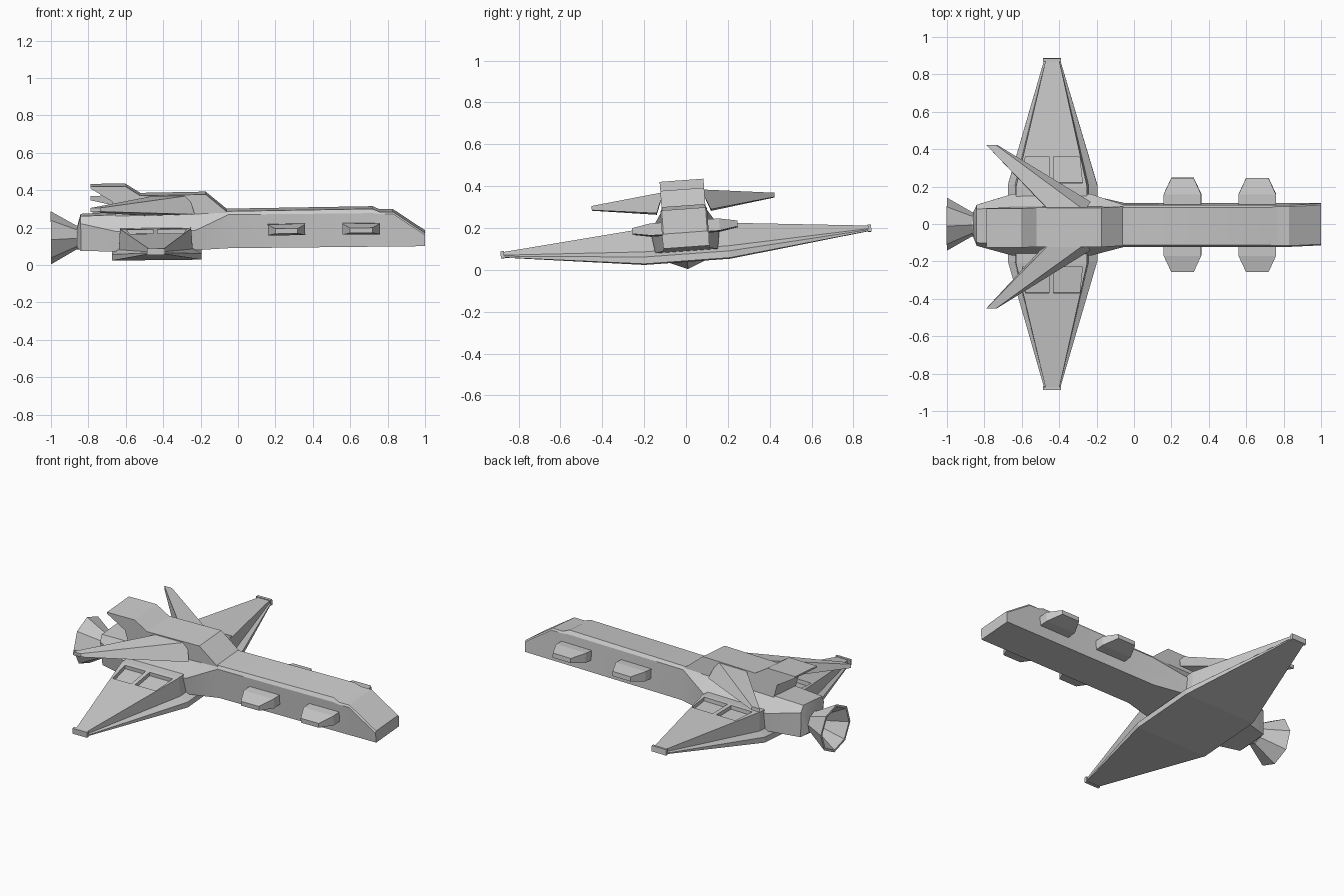
import bpy, bmesh, math
from mathutils import Matrix, Vector

if "Cube" in bpy.data.objects:
    bpy.data.objects.remove(bpy.data.objects["Cube"])

# The craft is built level, then rolled and pitched slightly about a pivot
PIVOT = Vector((0, 0, 0.135))
TILT = (Matrix.Translation(PIVOT + Vector((0, 0, -0.002)))
        @ Matrix.Rotation(math.radians(4.15), 4, 'X')
        @ Matrix.Rotation(math.radians(-0.6), 4, 'Y')
        @ Matrix.Translation(-PIVOT))


def loft(name, rings, mirror=False):
    """Skin a list of equal-length point rings and cap both ends."""
    bm = bmesh.new()
    rows = [[bm.verts.new(p) for p in ring] for ring in rings]
    n = len(rows[0])
    for a, b in zip(rows, rows[1:]):
        for i in range(n):
            j = (i + 1) % n
            bm.faces.new((a[i], a[j], b[j], b[i]))
    bm.faces.new(rows[0])
    bm.faces.new(rows[-1])
    bmesh.ops.recalc_face_normals(bm, faces=bm.faces)
    me = bpy.data.meshes.new(name)
    bm.to_mesh(me)
    bm.free()
    ob = bpy.data.objects.new(name, me)
    bpy.context.collection.objects.link(ob)
    ob.matrix_world = TILT
    if mirror:
        add_mirror(ob)
    return ob


def add_mirror(ob):
    m = ob.modifiers.new("mirror", 'MIRROR')
    m.use_axis = (False, True, False)


def at_y(y, profile):
    return [(x, y, z) for x, z in profile]


def rect(x0, x1, z0, z1):
    return [(x0, z0), (x1, z0), (x1, z1), (x0, z1)]


# Fuselage: x, bottom z, bottom half width, shoulder half width and z, top half width and z
stations = [
    (-.86, .11, .06, .065, .19, .05, .21),
    (-.84, .092, .10, .11, .24, .09, .278),
    (-.65, .092, .15, .165, .20, .10, .285),
    (-.23, .094, .15, .165, .20, .10, .292),
    (-.05, .10, .11, .112, .28, .10, .297),
    (.72, .10, .11, .112, .28, .10, .302),
    (.76, .10, .11, .112, .275, .105, .285),
    (.83, .10, .11, .112, .275, .105, .285),
    (1.0, .10, .11, .112, .16, .105, .17),
]
rings = []
for x, zb, wb, wm, zm, wt, zt in stations:
    half = [(wb, zb), (wm, zm), (wt, zt)]
    rings.append([(x, y, z) for y, z in half] + [(x, -y, z) for y, z in half[::-1]])
hull = loft("fuselage", rings)
bpy.context.view_layer.objects.active = hull
hull.select_set(True)
bpy.ops.object.shade_smooth_by_angle(angle=math.radians(25))
hull.select_set(False)

# Raised dorsal housing ending in an upswept tail flap
dorsal = [(-.04, .28), (-.17, .389), (-.52, .386), (-.60, .437), (-.785, .437),
          (-.785, .427), (-.67, .355), (-.65, .27)]
loft("dorsal_housing", [at_y(-.105, dorsal), at_y(.105, dorsal)])

# Engine nozzle: hollow eight-sided cup
loft("engine_nozzle", [
    [(x, r * math.sin(i * math.pi / 4), .158 - r * math.cos(i * math.pi / 4)) for i in range(8)]
    for x, r in ((-.84, .065), (-.865, .065), (-1, .142), (-1, .128), (-.89, .055))])

# Wings with a flared lower edge
root = [(-.675, .047), (-.197, .047), (-.197, .08), (-.243, .105),
        (-.25, .215), (-.63, .215), (-.637, .105), (-.675, .08)]
tip = [(-.48, .129), (-.395, .129), (-.395, .135), (-.40, .14),
       (-.40, .154), (-.472, .154), (-.472, .14), (-.48, .135)]
wing = loft("wings", [at_y(0, root), at_y(.205, root), at_y(.88, tip)])

# Two recessed panels on each wing top
for i, (a, b) in enumerate([((-.595, -.455), (-.58, -.455)), ((-.43, -.275), (-.43, -.29))]):
    cut = loft(f"wing_recess_cutter_{i}", [
        at_y(y, rect(x[0], x[1], z - .022, z + .05))
        for y, x, z in ((.225, a, .213), (.365, b, .2))])
    cut.hide_render = True
    cut.hide_viewport = True
    cut.display_type = 'WIRE'
    mod = wing.modifiers.new("recess", 'BOOLEAN')
    mod.operation = 'DIFFERENCE'
    mod.solver = 'EXACT'
    mod.object = cut
add_mirror(wing)

# Wing tip caps
loft("wing_tip_caps", [at_y(y, rect(-.487, -.39, .125, .159)) for y in (.872, .888)], True)

# Swept upper fins growing out of the dorsal housing
loft("upper_fins", [
    [(-.45, .09, .383), (-.26, .09, .383), (-.23, .13, .285), (-.50, .13, .28)],
    [(-.787, .438, .347), (-.735, .438, .347), (-.73, .438, .327), (-.787, .438, .325)]], True)

# Side pods along the forward fuselage
for name, x in (("rear_side_pods", .26), ("front_side_pods", .66)):
    loft(name, [at_y(y, rect(x - w, x + w, z0, z1))
                for y, w, z0, z1 in ((.09, .10, .17, .228), (.165, .10, .17, .228),
                                     (.252, .06, .185, .212))], True)
